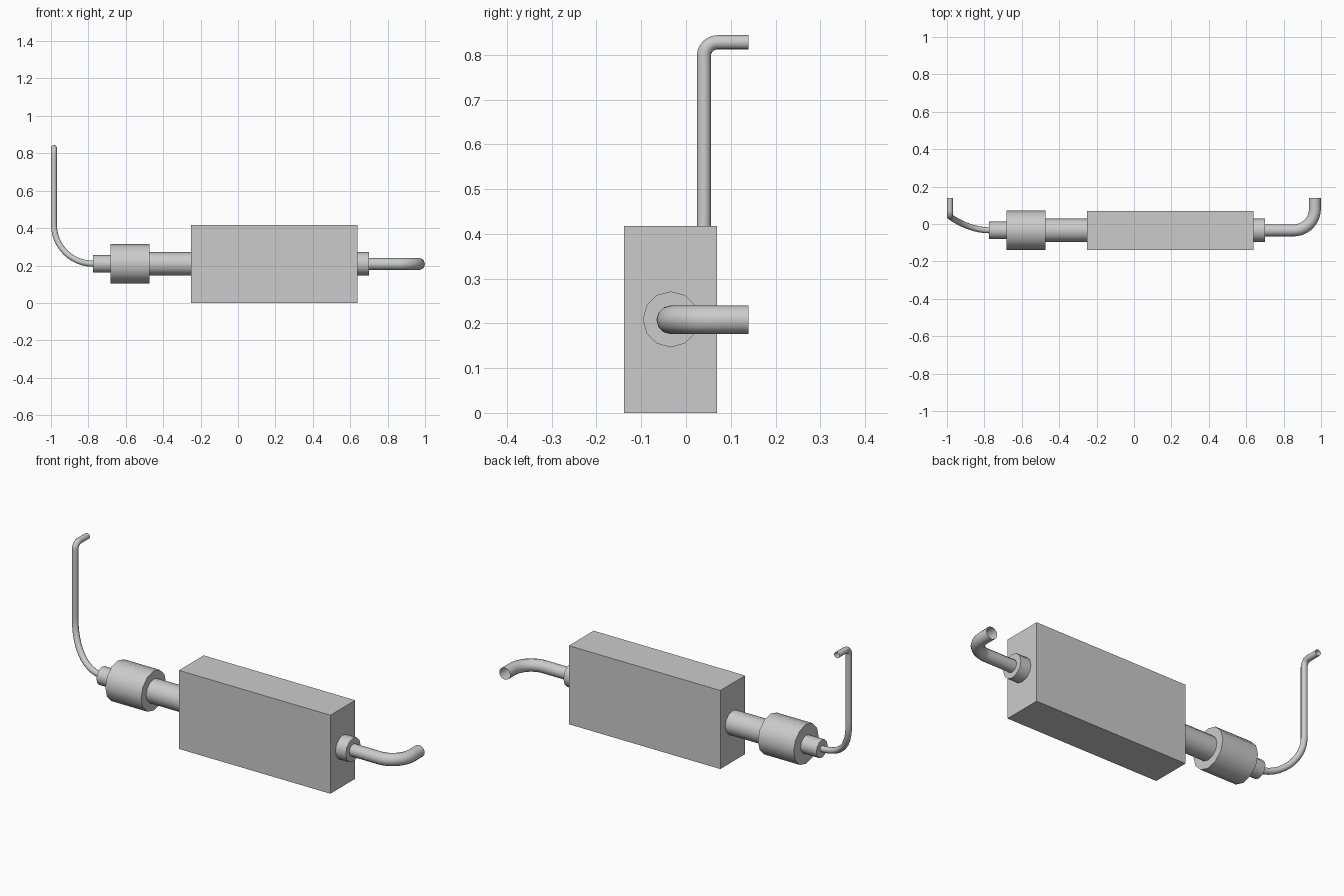
import bpy
import math

if "Cube" in bpy.data.objects:
    bpy.data.objects.remove(bpy.data.objects["Cube"])

AXIS_Y, AXIS_Z = -0.034, 0.209


def smooth(obj):
    bpy.ops.object.select_all(action='DESELECT')
    obj.select_set(True)
    bpy.context.view_layer.objects.active = obj
    bpy.ops.object.shade_smooth_by_angle(angle=math.radians(40))


def drum(name, x0, x1, radius):
    """Twelve-sided capped cylinder lying along x."""
    bpy.ops.mesh.primitive_cylinder_add(
        vertices=12, radius=radius, depth=x1 - x0,
        location=((x0 + x1) / 2, AXIS_Y, AXIS_Z), rotation=(0, math.pi / 2, 0))
    bpy.context.object.name = name
    smooth(bpy.context.object)


def pipe(name, radius, points):
    """Open-ended tube; each point is (handle_left, co, handle_right)."""
    curve = bpy.data.curves.new(name, 'CURVE')
    curve.dimensions = '3D'
    curve.resolution_u = 12
    curve.bevel_depth = radius
    curve.bevel_resolution = 4
    curve.use_fill_caps = False
    spline = curve.splines.new('BEZIER')
    spline.bezier_points.add(len(points) - 1)
    for bp, (left, co, right) in zip(spline.bezier_points, points):
        bp.handle_left_type = bp.handle_right_type = 'FREE'
        bp.handle_left, bp.co, bp.handle_right = left, co, right
    obj = bpy.data.objects.new(name, curve)
    bpy.context.collection.objects.link(obj)
    bpy.ops.object.select_all(action='DESELECT')
    obj.select_set(True)
    bpy.context.view_layer.objects.active = obj
    bpy.ops.object.convert(target='MESH')
    smooth(bpy.context.object)


# Main box
bpy.ops.mesh.primitive_cube_add(size=1, location=(0.195, -0.035, 0.2085))
box = bpy.context.object
box.name = "main_box"
box.scale = (0.89, 0.208, 0.417)

# Collars and drum along the axis
drum("outlet_collar", 0.63, 0.70, 0.0625)
drum("neck", -0.48, -0.24, 0.0625)
drum("filter_drum", -0.682, -0.472, 0.105)
drum("inlet_collar", -0.775, -0.67, 0.047)

# Thick outlet pipe bending backwards
X, Y, Z = 0.967, AXIS_Y, AXIS_Z - 0.001
pipe("outlet_pipe", 0.032, [
    ((0.66, Y, Z), (0.69, Y, Z), (0.75, Y, Z)),
    ((0.80, Y, Z), (0.855, Y, Z), (0.917, Y, Z)),
    ((X, 0.018, Z), (X, 0.08, Z), (X, 0.10, Z)),
    ((X, 0.12, Z), (X, 0.14, Z), (X, 0.16, Z)),
])

# Thin inlet pipe sweeping up, then bending backwards at the top
X, Y, T = -0.984, 0.04, 0.828
pipe("inlet_pipe", 0.016, [
    ((-0.75, AXIS_Y, AXIS_Z), (-0.77, AXIS_Y, AXIS_Z), (-0.89, AXIS_Y, AXIS_Z)),
    ((X, Y, 0.30), (X, Y, 0.42), (X, Y, 0.54)),
    ((X, Y, 0.70), (X, Y, 0.797), (X, Y, 0.814)),
    ((X, 0.054, T), (X, 0.071, T), (X, 0.09, T)),
    ((X, 0.12, T), (X, 0.14, T), (X, 0.16, T)),
])
